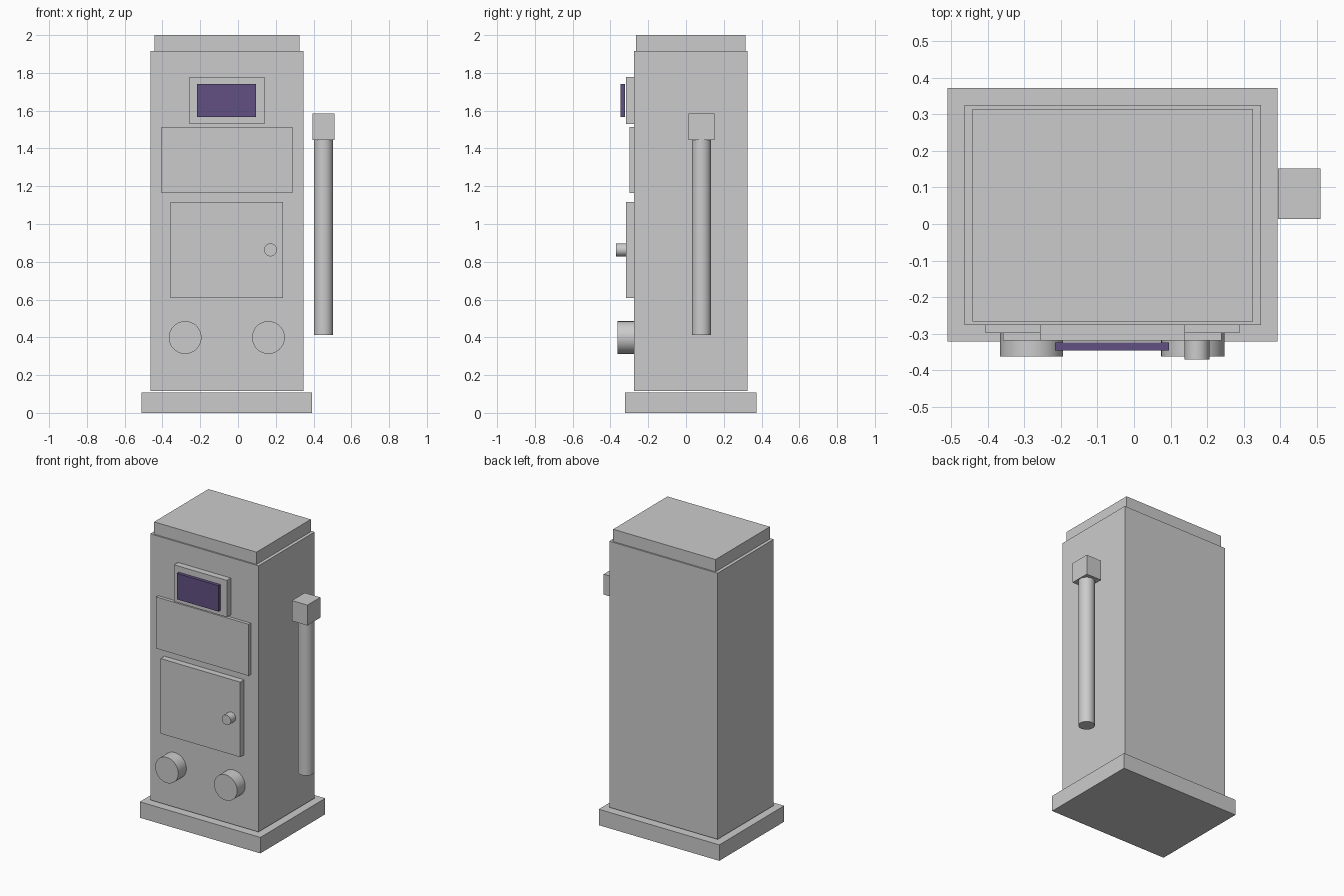
import bpy
import math

if "Cube" in bpy.data.objects:
    bpy.data.objects.remove(bpy.data.objects["Cube"])


def box(name, x, y, z):
    """Box from (min, max) pairs per axis."""
    bpy.ops.mesh.primitive_cube_add(size=1)
    o = bpy.context.object
    o.name = name
    for v in o.data.vertices:
        v.co = [(a + b) / 2 + c * (b - a) for (a, b), c in zip((x, y, z), v.co)]
    return o


def cylinder(name, centre, radius, depth, along_y=False):
    bpy.ops.mesh.primitive_cylinder_add(
        vertices=48, radius=radius, depth=depth, location=centre,
        rotation=(math.pi / 2 if along_y else 0, 0, 0))
    o = bpy.context.object
    o.name = name
    bpy.ops.object.shade_smooth_by_angle()
    return o


FRONT = -0.276  # front face of the cabinet

# Cabinet: plinth, body, cap
box("base_plinth", (-0.51, 0.393), (-0.322, 0.372), (0, 0.108))
box("cabinet_body", (-0.464, 0.347), (FRONT, 0.325), (0.115, 1.917))
box("top_cap", (-0.442, 0.325), (-0.266, 0.315), (1.917, 2.0))

# Display frame and coloured screen
box("display_frame", (-0.257, 0.139), (-0.318, FRONT), (1.53, 1.779))
screen = box("display_screen", (-0.216, 0.096), (-0.346, -0.324), (1.567, 1.742))
purple = bpy.data.materials.new("screen_purple")
purple.diffuse_color = (0.12, 0.08, 0.22, 1)
purple.use_nodes = True
purple.node_tree.nodes["Principled BSDF"].inputs["Base Color"].default_value = purple.diffuse_color
screen.data.materials.append(purple)

# Front panel, door and door knob
box("front_panel", (-0.406, 0.289), (-0.298, FRONT), (1.165, 1.514))
box("access_door", (-0.358, 0.239), (-0.318, FRONT), (0.609, 1.117))
cylinder("door_knob", (0.172, -0.344, 0.863), 0.034, 0.054, True)

# Pair of round dials near the bottom
for side, x in (("left", -0.28), ("right", 0.161)):
    cylinder("dial_" + side, (x, -0.319, 0.399), 0.0865, 0.087, True)

# Side handle: vertical tube with block on top
cylinder("side_tube", (0.453, 0.082, 0.929), 0.051, 1.034)
box("side_block", (0.394, 0.51), (0.014, 0.152), (1.446, 1.584))
